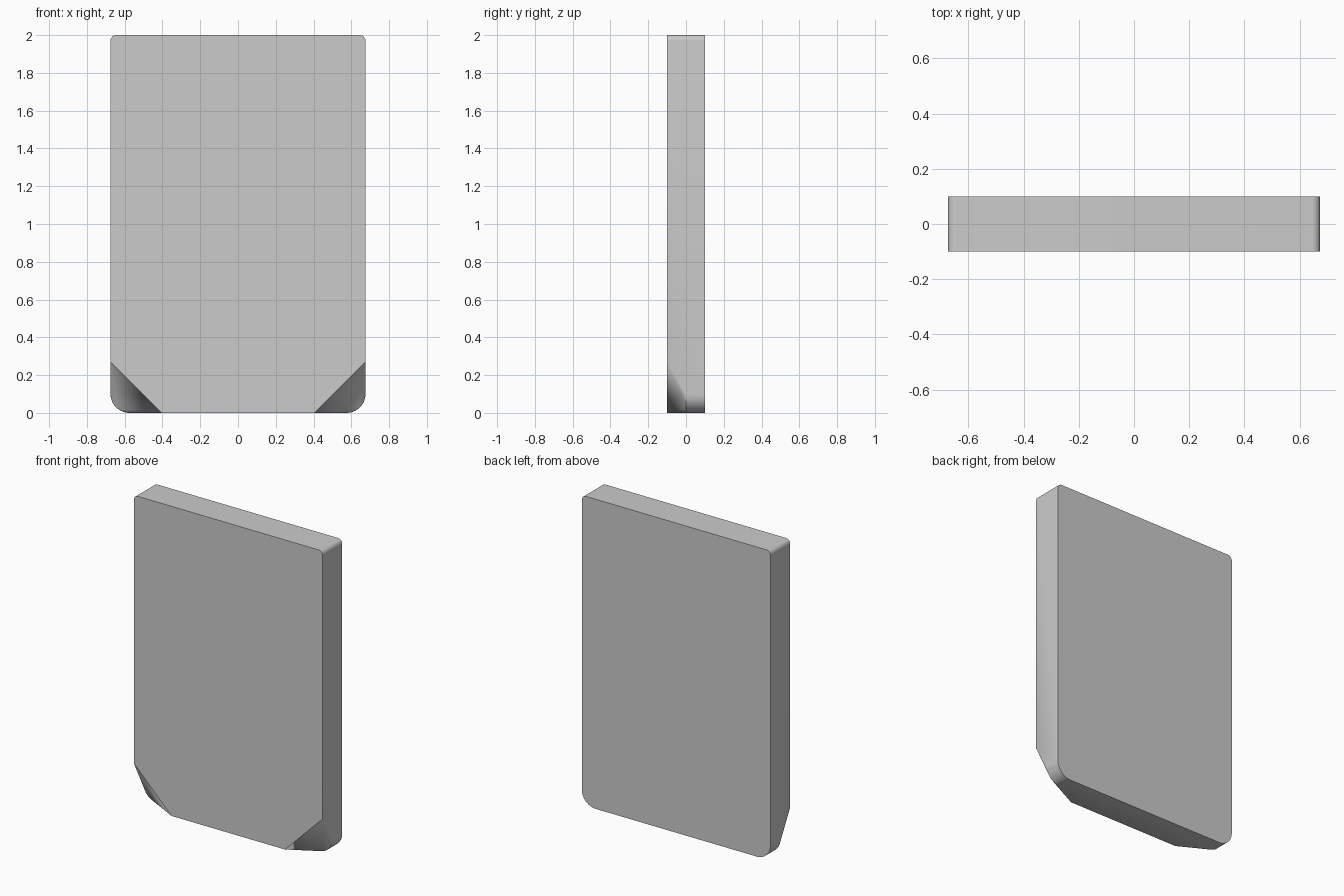
import bpy, bmesh
from math import sin, cos, pi, radians

if "Cube" in bpy.data.objects:
    bpy.data.objects.remove(bpy.data.objects["Cube"])

W, D, H = 0.675, 0.1, 2.0      # half width, half depth, height
R_TOP, R_BOT = 0.03, 0.1       # corner radii
CUT = 0.27                     # front lower corner cut


def arc(radius, y, top, steps):
    """Rounded corner points, mirrored to both sides."""
    pts = []
    for i in range(steps + 1):
        a = pi / 2 * i / steps
        x = W - radius + radius * cos(a)
        z = radius - radius * sin(a)
        z = H - z if top else z
        pts += [(x, y, z), (-x, y, z)]
    return pts


# Outline points: rounded top on both faces, rounded bottom from mid depth back
points = arc(R_TOP, -D, True, 8) + arc(R_TOP, D, True, 8)
points += arc(R_BOT, 0, False, 12) + arc(R_BOT, D, False, 12)

# Front lower corners are cut at 45 degrees and slope back to the rounded edge
for s in (-1, 1):
    points += [(s * W, -D, CUT), (s * (W - CUT), -D, 0)]

# Solid slab skinned over the outlines
bm = bmesh.new()
for p in points:
    bm.verts.new(p)
bmesh.ops.convex_hull(bm, input=bm.verts[:])
bmesh.ops.delete(bm, geom=[v for v in bm.verts if not v.link_faces], context='VERTS')
bmesh.ops.dissolve_limit(bm, angle_limit=radians(0.2), verts=bm.verts[:], edges=bm.edges[:])
bmesh.ops.recalc_face_normals(bm, faces=bm.faces[:])

mesh = bpy.data.meshes.new("slab")
bm.to_mesh(mesh)
bm.free()
slab = bpy.data.objects.new("slab", mesh)
bpy.context.collection.objects.link(slab)
bpy.context.view_layer.objects.active = slab
slab.select_set(True)
bpy.ops.object.shade_smooth_by_angle(angle=radians(20))
